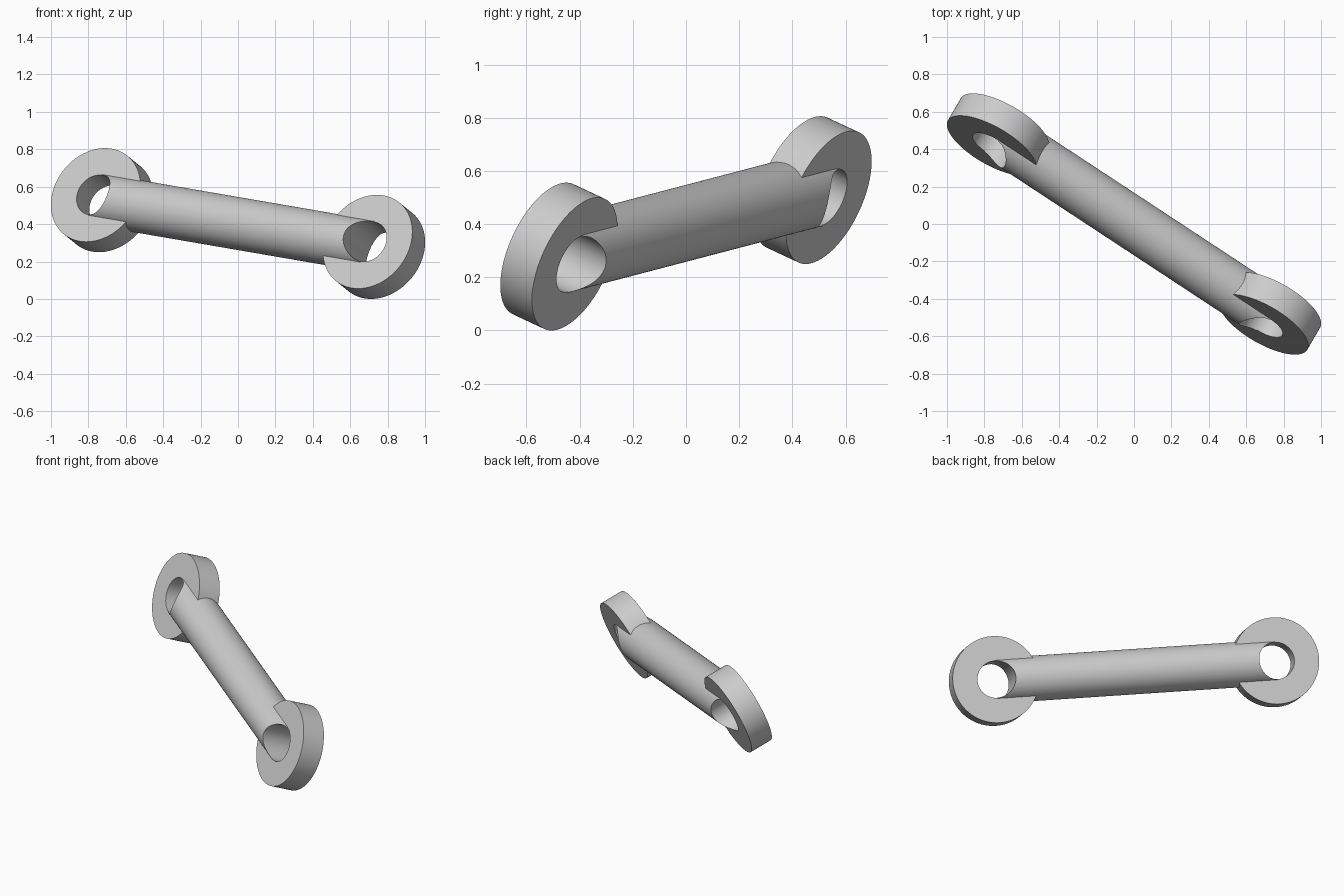
import bpy
from math import radians
from mathutils import Vector, Matrix

if "Cube" in bpy.data.objects:
    bpy.data.objects.remove(bpy.data.objects["Cube"])

EYE_R, EYE_T = 0.27, 0.148
BORE_R, ROD_R = 0.115, 0.14
MID = Vector((0, 0, 0.403))
HALF = Vector((0.727, -0.478, -0.125))   # middle to the lower eye centre

# Rod direction, and eye axis square to it
along = HALF.normalized()
axis = Vector((0.483, 0.793, -0.379))
axis = (axis - along * axis.dot(along)).normalized()

grey = bpy.data.materials.new("light_grey")
grey.use_nodes = True
colour = (0.6, 0.6, 0.6, 1)
grey.diffuse_color = colour
grey.node_tree.nodes["Principled BSDF"].inputs["Base Color"].default_value = colour


def cylinder(name, centre, direction, radius, length):
    side = direction.cross(Vector((0, 0, 1))).normalized()
    turn = Matrix((side, direction.cross(side), direction)).transposed()
    bpy.ops.mesh.primitive_cylinder_add(
        vertices=96, radius=radius, depth=length,
        location=centre, rotation=turn.to_euler())
    ob = bpy.context.object
    ob.name = name
    ob.data.materials.append(grey)
    return ob


def combine(body, other, operation):
    mod = body.modifiers.new(operation.lower(), 'BOOLEAN')
    mod.operation = operation
    mod.solver = 'EXACT'
    mod.object = other
    bpy.context.view_layer.objects.active = body
    bpy.ops.object.modifier_apply(modifier=mod.name)
    bpy.data.objects.remove(other)


# Rod ends on the eye centres
link = cylinder("link_rod", MID, along, ROD_R, 2 * HALF.length)

# Eye discs are joined first, then bored straight through with the rod
for sign in (-1, 1):
    combine(link, cylinder("eye", MID + HALF * sign, axis, EYE_R, EYE_T), 'UNION')
for sign in (-1, 1):
    combine(link, cylinder("bore", MID + HALF * sign, axis, BORE_R, 0.5), 'DIFFERENCE')

bpy.ops.object.select_all(action='DESELECT')
link.select_set(True)
bpy.context.view_layer.objects.active = link
bpy.ops.object.shade_smooth_by_angle(angle=radians(30))
